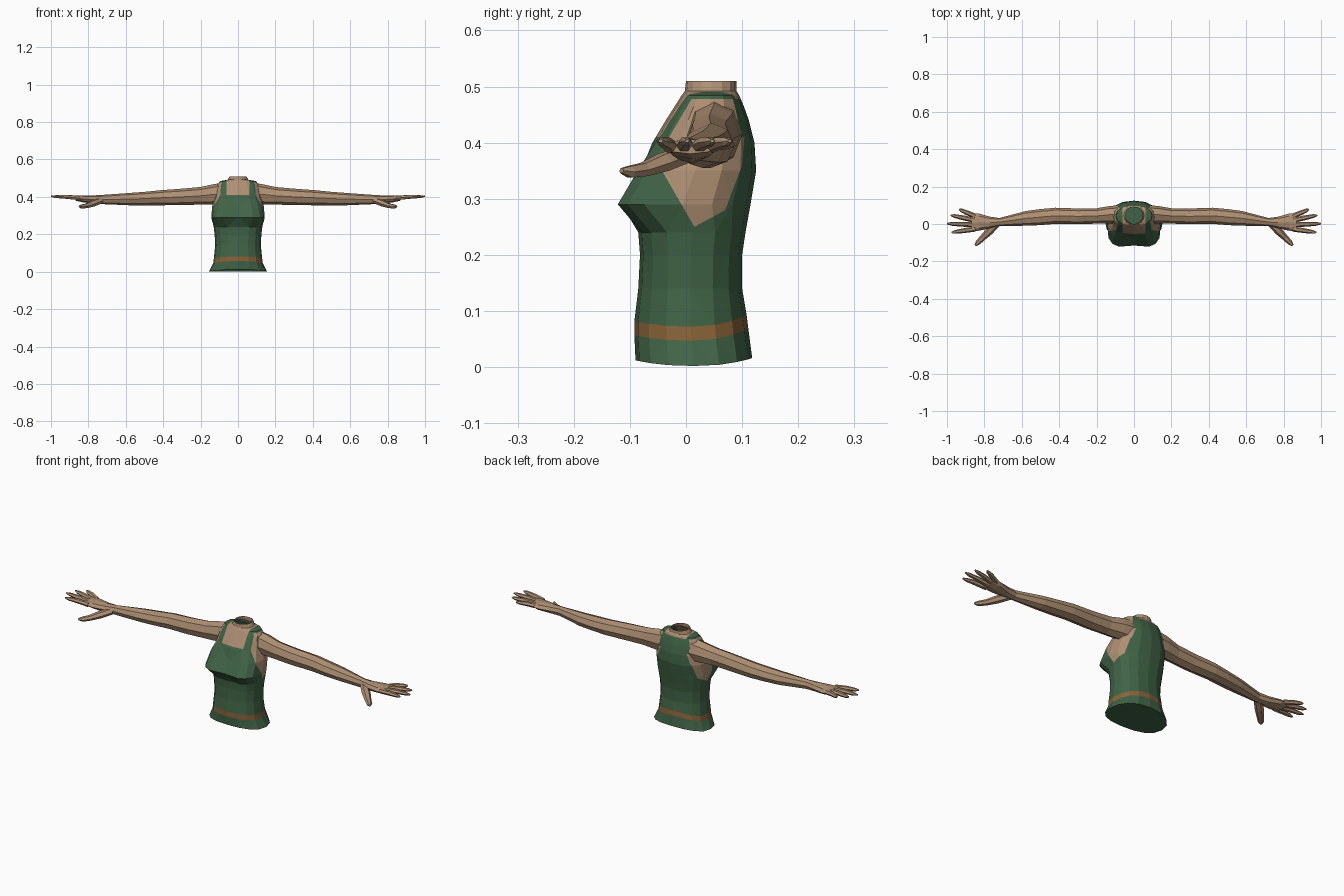
import bpy, bmesh, math
from mathutils import Vector

old = bpy.data.objects.get("Cube")
if old:
    bpy.data.objects.remove(old, do_unlink=True)


def material(name, rgb):
    m = bpy.data.materials.new(name)
    m.use_nodes = True
    m.diffuse_color = (*rgb, 1)
    m.node_tree.nodes["Principled BSDF"].inputs["Base Color"].default_value = (*rgb, 1)
    return m


skin = material("skin", (0.42, 0.275, 0.17))
green = material("green_cloth", (0.052, 0.125, 0.062))
tan = material("tan_stripe", (0.25, 0.125, 0.04))


def loft(rings, cap_start=True, cap_end=True):
    """Skin a list of point rings into a bmesh."""
    bm = bmesh.new()
    loops = [[bm.verts.new(p) for p in ring] for ring in rings]
    for a, b in zip(loops, loops[1:]):
        for i in range(len(a)):
            j = (i + 1) % len(a)
            bm.faces.new((a[i], a[j], b[j], b[i]))
    if cap_start:
        bm.faces.new(loops[0][::-1])
    if cap_end:
        bm.faces.new(loops[-1])
    bmesh.ops.recalc_face_normals(bm, faces=bm.faces)
    return bm


def finish(name, bm, materials, mirrored=False):
    mesh = bpy.data.meshes.new(name)
    bm.to_mesh(mesh)
    bm.free()
    for m in materials:
        mesh.materials.append(m)
    ob = bpy.data.objects.new(name, mesh)
    bpy.context.collection.objects.link(ob)
    if mirrored:
        ob.modifiers.new("mirror", 'MIRROR')
    return ob


def power(v, e):
    return math.copysign(abs(v) ** e, v)


# Torso sections: side height, front lift, back lift, half width, front y, back y, squareness
SECTIONS = [
    (0.002, 0.010, 0.014, 0.155, -0.090, 0.118, 2.3),
    (0.047, 0.010, 0.022, 0.132, -0.092, 0.111, 2.3),
    (0.072, 0.010, 0.021, 0.129, -0.092, 0.108, 2.3),
    (0.14, 0, 0, 0.122, -0.085, 0.100, 2.3),
    (0.20, 0, 0, 0.125, -0.082, 0.100, 2.4),
    (0.24, 0, 0, 0.130, -0.085, 0.106, 2.5),
    (0.29, 0, 0, 0.143, -0.127, 0.115, 3.4),
    (0.35, 0, 0, 0.138, -0.092, 0.125, 2.9),
    (0.40, 0, 0, 0.122, -0.060, 0.122, 2.6),
    (0.44, 0, 0, 0.115, -0.036, 0.112, 2.5),
    (0.465, 0, 0, 0.110, -0.020, 0.103, 2.4),
    (0.484, 0, 0, 0.096, -0.008, 0.095, 2.3),
    (0.492, 0, 0, 0.055, -0.002, 0.090, 2),
    (0.51, 0, 0, 0.045, 0.000, 0.090, 2),
]
SIDES = 16


def torso_ring(z, lift_f, lift_b, hw, yf, yb, sq):
    ring = []
    for i in range(SIDES):
        a = math.tau * i / SIDES
        c, s = math.cos(a), math.sin(a)
        e = 2 / (sq if s < 0 else 2.3)
        y = (yf + yb) / 2 + (yb - yf) / 2 * power(s, e)
        if s < -0.99 and sq > 2.8:
            y += 0.012          # dip between the two sides of the chest
        lift = lift_f if s < 0 else lift_b
        ring.append(Vector((hw * power(c, e), y, z + lift * s * s)))
    return ring


torso = loft([torso_ring(*s) for s in SECTIONS], cap_end=False)
# Stripe faces lie between the second and third sections
for n, f in enumerate(torso.faces):
    f.material_index = 2 if SIDES <= n < 2 * SIDES else 1
bmesh.ops.triangulate(torso, faces=[f for f in torso.faces if len(f.verts) == 4])

# Armhole outline in the side plane (y, z), and neckline limits
ARMHOLE = [(0.015, 0.25), (0.07, 0.28), (0.1, 0.36), (0.105, 0.42), (0.085, 0.478),
           (0.01, 0.478), (-0.03, 0.41), (-0.04, 0.345)]
NECK_X, NECK_FRONT, NECK_BACK, NECK_MID = 0.062, 0.41, 0.478, 0.04
edges = list(zip(ARMHOLE, ARMHOLE[1:] + ARMHOLE[:1]))
cuts = [((0, a[0], a[1]), (0, b[1] - a[1], a[0] - b[0])) for a, b in edges]
cuts += [((NECK_X, 0, 0), (1, 0, 0)), ((-NECK_X, 0, 0), (1, 0, 0)),
         ((0, 0, NECK_FRONT), (0, 0, 1)), ((0, 0, NECK_BACK), (0, 0, 1)),
         ((0, NECK_MID, 0), (0, 1, 0))]
for co, no in cuts:
    upper = [f for f in torso.faces if max(v.co.z for v in f.verts) > 0.241]
    geom = set(upper)
    for f in upper:
        geom.update(f.edges)
        geom.update(f.verts)
    bmesh.ops.bisect_plane(torso, geom=list(geom), dist=1e-5, plane_co=co, plane_no=no)

for f in torso.faces:
    c = f.calc_center_median()
    in_armhole = abs(c.x) > 0.08 and all(
        (c - Vector(co)).dot(Vector(no)) < 0 for co, no in cuts[:len(edges)])
    in_neck = abs(c.x) < NECK_X and c.z > (NECK_FRONT if c.y < NECK_MID else NECK_BACK)
    if in_armhole or in_neck:
        f.material_index = 0
finish("torso", torso, [skin, green, tan])


# Arms with palms: x, centre y, centre z, half depth, half height
ARM = [
    (0.085, 0.050, 0.415, 0.050, 0.060),
    (0.13, 0.050, 0.413, 0.046, 0.055),
    (0.20, 0.043, 0.406, 0.041, 0.047),
    (0.30, 0.041, 0.400, 0.042, 0.044),
    (0.42, 0.044, 0.395, 0.043, 0.040),
    (0.50, 0.037, 0.391, 0.043, 0.036),
    (0.58, 0.030, 0.388, 0.039, 0.033),
    (0.72, 0.010, 0.386, 0.022, 0.025),
    (0.77, 0.008, 0.386, 0.031, 0.022),
    (0.83, 0.010, 0.389, 0.046, 0.018),
    (0.87, 0.008, 0.393, 0.046, 0.013),
]


def arm_ring(x, y, z, ry, rz):
    return [Vector((x, y + ry * math.cos(a), z + rz * math.sin(a)))
            for a in (math.tau * i / 8 for i in range(8))]


finish("arms", loft([arm_ring(*r) for r in ARM]), [skin], True)


def digit(name, points, radii):
    """Tapered six-sided tube along a path, flattened a little."""
    pts = [Vector(p) for p in points]
    rings = []
    for i, p in enumerate(pts):
        d = (pts[min(i + 1, len(pts) - 1)] - pts[max(i - 1, 0)]).normalized()
        side = d.cross(Vector((0, 0, 1))).normalized()
        up = side.cross(d)
        rings.append([p + radii[i] * (side * math.cos(a) + up * 0.85 * math.sin(a))
                      for a in (math.tau * k / 6 for k in range(6))])
    finish(name, loft(rings), [skin], True)


# Fingers: knuckle y, tip x, tip y
for name, ky, tx, ty in [("little_fingers", 0.042, 0.935, 0.078),
                         ("ring_fingers", 0.020, 0.98, 0.047),
                         ("middle_fingers", -0.004, 1.0, 0.002),
                         ("index_fingers", -0.027, 0.975, -0.045)]:
    start, tip = Vector((0.85, ky, 0.393)), Vector((tx, ty, 0.403))
    digit(name, [start, start.lerp(tip, 0.5) + Vector((0, 0, 0.002)),
                 start.lerp(tip, 0.85), tip], [0.014, 0.013, 0.010, 0.004])

digit("thumbs", [(0.735, 0.0, 0.38), (0.775, -0.04, 0.365), (0.81, -0.075, 0.352),
                 (0.835, -0.1, 0.348), (0.848, -0.115, 0.35)],
      [0.02, 0.021, 0.016, 0.014, 0.006])
